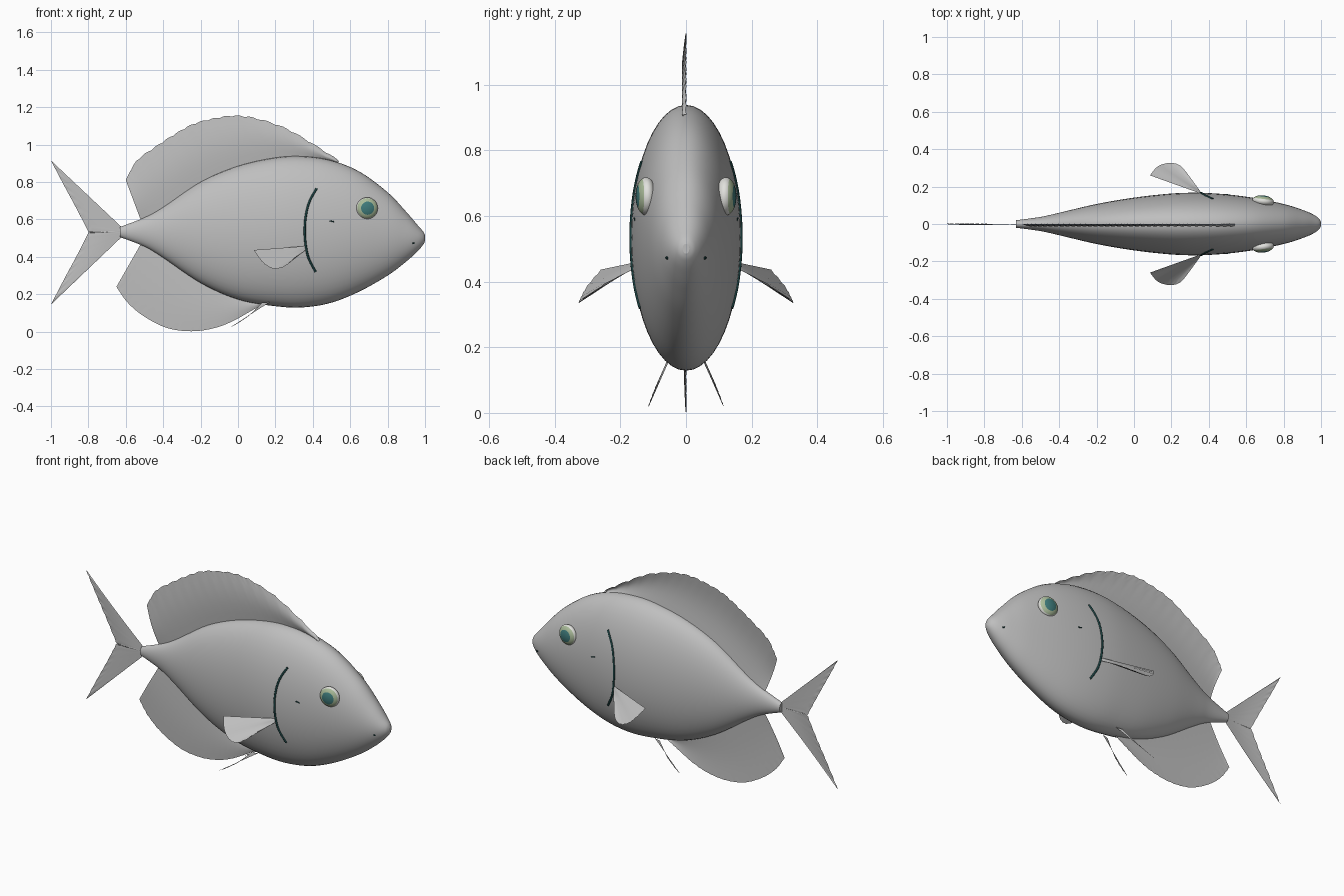
import bpy, bmesh, math
from mathutils import Matrix, Vector

if "Cube" in bpy.data.objects:
    bpy.data.objects.remove(bpy.data.objects["Cube"])


def material(name, rgb, rough=0.6):
    m = bpy.data.materials.new(name)
    m.use_nodes = True
    m.diffuse_color = (*rgb, 1)
    node = m.node_tree.nodes["Principled BSDF"]
    node.inputs["Base Color"].default_value = (*rgb, 1)
    node.inputs["Roughness"].default_value = rough
    return m


GREY = material("skin grey", (0.52, 0.52, 0.52))
WHITE = material("eye white", (0.75, 0.75, 0.72))
GREEN = material("iris green", (0.40, 0.50, 0.32))
TEAL = material("pupil teal", (0.05, 0.20, 0.20))
DARK = material("gill dark teal", (0.01, 0.05, 0.05))


def sample(points, n):
    """Smooth curve through the points, returned as n + 1 samples."""
    p = [Vector(q) for q in points]
    p = [p[0]] + p + [p[-1]]
    out = []
    for i in range(n + 1):
        t = i / n * (len(p) - 3)
        k = min(int(t), len(p) - 4)
        t -= k
        a, b, c, d = p[k:k + 4]
        out.append(0.5 * (2 * b + (c - a) * t + (2 * a - 5 * b + 4 * c - d) * t ** 2
                          + (3 * b - a - 3 * c + d) * t ** 3))
    return out


def add_object(name, verts, faces, *mats):
    me = bpy.data.meshes.new(name)
    me.from_pydata(verts, [], faces)
    for m in mats:
        me.materials.append(m)
    for f in me.polygons:
        f.use_smooth = len(f.vertices) <= 4
    ob = bpy.data.objects.new(name, me)
    bpy.context.collection.objects.link(ob)
    return ob


# Body stations: x, top, bottom, half width
STATIONS = [(-0.63, 0.56, 0.505, 0.02), (-0.5, 0.61, 0.455, 0.038),
            (-0.4, 0.665, 0.395, 0.06), (-0.2, 0.80, 0.26, 0.107),
            (0, 0.885, 0.172, 0.141), (0.2, 0.93, 0.136, 0.163),
            (0.35, 0.937, 0.13, 0.167), (0.5, 0.915, 0.155, 0.158),
            (0.65, 0.855, 0.215, 0.138), (0.8, 0.745, 0.30, 0.107),
            (0.9, 0.64, 0.375, 0.076), (0.96, 0.57, 0.43, 0.05),
            (0.99, 0.535, 0.465, 0.028), (1.0, 0.515, 0.485, 0.01)]


def to4(s):
    return Vector((s[0], s[1], s[2], s[3]))


PROFILE = sample([to4(s) for s in STATIONS], 78)


def section(x):
    for a, b in zip(PROFILE, PROFILE[1:]):
        if x <= b[0]:
            return a.lerp(b, max(0, (x - a[0]) / (b[0] - a[0])))
    return PROFILE[-1]


def skin(x, z, side, lift=0.0):
    """Point on the flank of the body."""
    _, top, bot, w = section(x)
    h = (z - (top + bot) / 2) / ((top - bot) / 2)
    return Vector((x, side * (w * math.sqrt(max(0, 1 - h * h)) + lift), z))


def build_body(seg=48):
    verts, faces = [], []
    for x, top, bot, w in PROFILE:
        for j in range(seg):
            a = math.tau * j / seg
            verts.append((x, w * math.sin(a),
                          (top + bot) / 2 + (top - bot) / 2 * math.cos(a)))
    for i in range(len(PROFILE) - 1):
        for j in range(seg):
            k = (j + 1) % seg
            faces.append((i * seg + j, i * seg + k, (i + 1) * seg + k, (i + 1) * seg + j))
    faces.append(tuple(range(seg))[::-1])
    faces.append(tuple(range(len(verts) - seg, len(verts))))
    add_object("body", verts, faces, GREY)


def build_fin(name, base, edge, ripple=(0, 0, 0), bow=(0, 0, 0), rows=6):
    """Pleated sheet of rays from a base line to an outer edge."""
    ripple, bow = Vector(ripple), Vector(bow)
    n = len(base)
    verts, faces = [], []
    for r in range(rows + 1):
        t = r / rows
        for i in range(n):
            verts.append(base[i].lerp(edge[i], t) + ripple * (-1) ** i * t
                         + bow * math.sin(math.pi * t))
    for r in range(rows):
        for i in range(n - 1):
            a = r * n + i
            faces.append((a, a + 1, a + n + 1, a + n))
    add_object(name, verts, faces, GREY)


def flat(points):
    return [(x, 0, z) for x, z in points]


build_body()

# Dorsal fin with a scalloped edge
N = 68
edge = sample(flat([(0.54, 0.91), (0.4, 1.0), (0.25, 1.085), (0.1, 1.135), (-0.02, 1.15),
                    (-0.13, 1.135), (-0.24, 1.105), (-0.34, 1.05), (-0.44, 0.985),
                    (-0.54, 0.91), (-0.6, 0.81)]), N)
for i, p in enumerate(edge):
    p.z += 0.007 * abs(math.sin(math.pi * i / 4)) * min(1, (N - i) / 4)
base = []
for i in range(N + 1):
    x = 0.53 - 1.05 * i / N
    base.append(Vector((x, 0, section(x)[1] - 0.004)))
build_fin("dorsal_fin", base, edge, (0, 0.0015, 0), (0, -0.012, 0))

# Anal fin
N = 44
edge = sample(flat([(0.13, 0.145), (0.06, 0.105), (-0.03, 0.055), (-0.13, 0.018),
                    (-0.25, 0.002), (-0.38, 0.02), (-0.5, 0.08), (-0.59, 0.155),
                    (-0.65, 0.24)]), N)
base = []
for i in range(N + 1):
    x = 0.12 - 0.64 * i / N
    base.append(Vector((x, 0, section(x)[2] + 0.004)))
build_fin("anal_fin", base, edge, (0, 0.0015, 0), (0, -0.005, 0))

# Forked tail fin
N = 36
edge = sample(flat([(-1, 0.915), (-0.94, 0.80), (-0.87, 0.67), (-0.8, 0.535), (-0.8, 0.53),
                    (-0.86, 0.41), (-0.93, 0.28), (-1, 0.145)]), N)
base = sample(flat([(-0.62, 0.557), (-0.62, 0.508)]), N)
build_fin("tail_fin", base, edge, (0, 0.002, 0), (0, -0.005, 0))


def build_eye(name, side):
    bm = bmesh.new()
    bmesh.ops.create_uvsphere(bm, u_segments=32, v_segments=24, radius=1)
    for f in bm.faces:
        c = f.calc_center_median()
        r = math.hypot(c.x, c.y)
        f.smooth = True
        if c.z > 0:
            f.material_index = 2 if r < 0.56 else 1 if r < 0.9 else 0
    place = (Matrix.Translation((0.69, side * 0.122, 0.66))
             @ Matrix.Rotation(-side * 0.12, 4, "Z")
             @ Matrix.Rotation(-side * math.pi / 2, 4, "X")
             @ Matrix.Diagonal((0.058, 0.058, 0.031, 1)))
    bm.transform(place)
    me = bpy.data.meshes.new(name)
    bm.to_mesh(me)
    bm.free()
    for m in (WHITE, GREEN, TEAL):
        me.materials.append(m)
    bpy.context.collection.objects.link(bpy.data.objects.new(name, me))


def build_line(name, points, radius):
    """Thin round cord along the points."""
    cu = bpy.data.curves.new(name, "CURVE")
    cu.dimensions = "3D"
    cu.bevel_depth = radius
    cu.bevel_resolution = 2
    cu.use_fill_caps = True
    sp = cu.splines.new("POLY")
    sp.points.add(len(points) - 1)
    for q, p in zip(sp.points, points):
        q.co = (*p, 1)
    cu.materials.append(DARK)
    bpy.context.collection.objects.link(bpy.data.objects.new(name, cu))


# Paired parts
for side, word in ((1, "left"), (-1, "right")):
    def pair(points):
        return [(x, side * y, z) for x, y, z in points]

    build_eye(word + "_eye", side)

    arc = sample(flat([(0.42, 0.765), (0.38, 0.69), (0.36, 0.6), (0.358, 0.5),
                       (0.375, 0.4), (0.415, 0.32)]), 30)
    build_line(word + "_gill_slit", [skin(p.x, p.z, side) for p in arc], 0.006)
    build_line(word + "_nostril", [skin(x, 0.472, side) for x in (0.933, 0.943)], 0.004)
    build_line(word + "_cheek_mark", [skin(0.49, 0.593, side), skin(0.513, 0.587, side)], 0.003)

    edge = sample(pair([(0.085, 0.26, 0.435), (0.12, 0.302, 0.385), (0.155, 0.32, 0.352),
                        (0.2, 0.327, 0.336), (0.25, 0.31, 0.35), (0.30, 0.25, 0.392)]), 20)
    base = sample(pair([(0.37, 0.158, 0.458), (0.365, 0.16, 0.438)]), 20)
    build_fin(word + "_pectoral_fin", base, edge, (0, 0, 0.0015))

    edge = sample(pair([(-0.05, 0.115, 0.018), (0.0, 0.106, 0.045), (0.06, 0.09, 0.085)]), 8)
    base = sample(pair([(0.17, 0.052, 0.158), (0.13, 0.06, 0.155)]), 8)
    build_fin(word + "_pelvic_fin", base, edge, (0, 0.001, 0))
